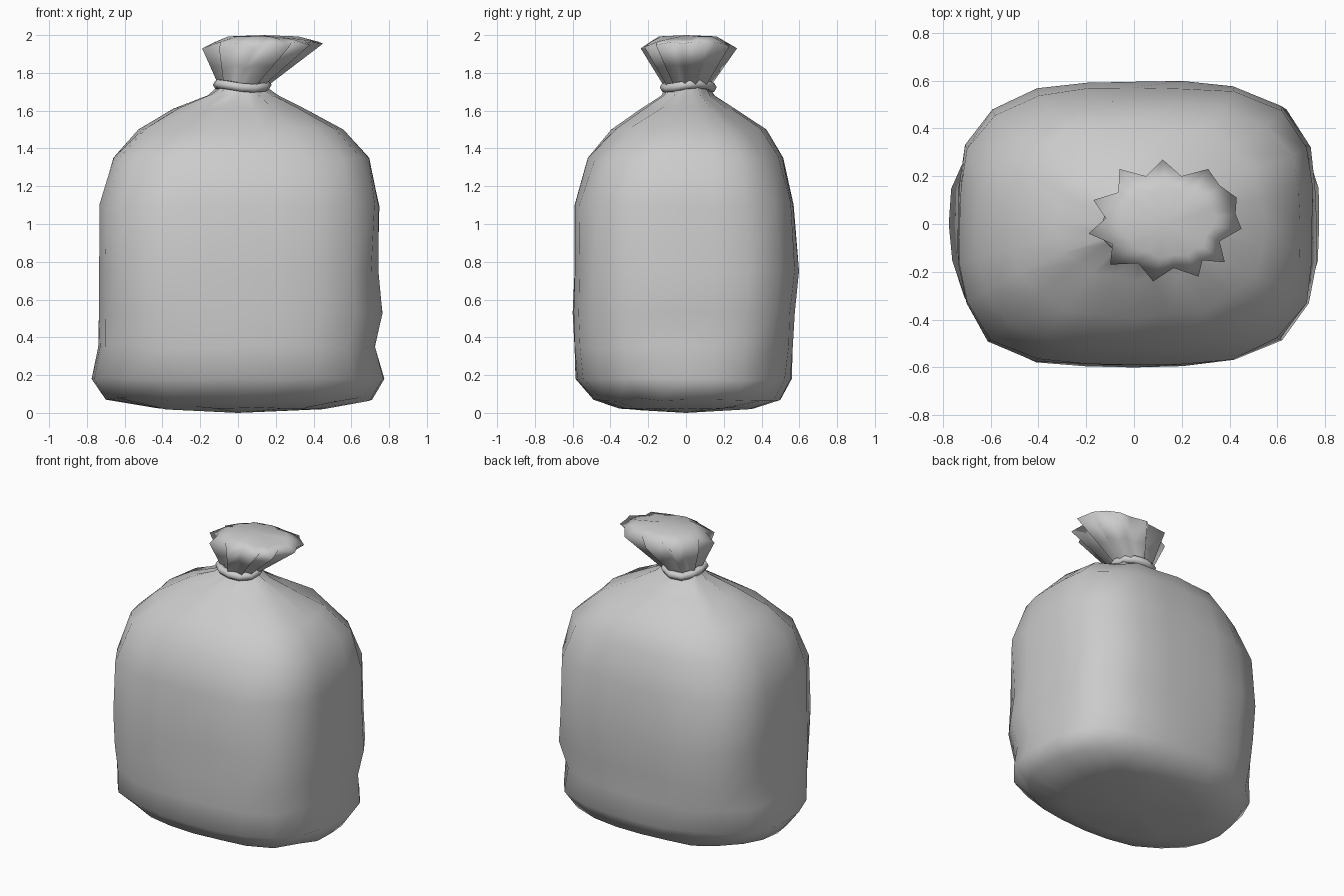
import bpy, bmesh, math, random

if "Cube" in bpy.data.objects:
    bpy.data.objects.remove(bpy.data.objects["Cube"])

random.seed(4)
TAU = 2 * math.pi


def finish(name, bm):
    bmesh.ops.recalc_face_normals(bm, faces=bm.faces)
    me = bpy.data.meshes.new(name)
    bm.to_mesh(me)
    bm.free()
    me.polygons.foreach_set("use_smooth", [True] * len(me.polygons))
    ob = bpy.data.objects.new(name, me)
    bpy.context.collection.objects.link(ob)
    return ob


def loft(bm, rings, first=None, last=None):
    loops = [[bm.verts.new(p) for p in r] for r in rings]
    n = len(loops[0])
    for a, b in zip(loops, loops[1:]):
        for i in range(n):
            j = (i + 1) % n
            bm.faces.new((a[i], a[j], b[j], b[i]))
    for pole, loop in ((first, loops[0]), (last, loops[-1])):
        if pole:
            c = bm.verts.new(pole)
            for i in range(n):
                bm.faces.new((c, loop[i], loop[(i + 1) % n]))


# Sack body: z, left, right, front, back, squareness, pleat depth
SECTIONS = [
    (0.025, -.43, .46, -.36, .36, 2.2, 0),
    (0.07, -.70, .71, -.49, .50, 2.4, 0),
    (0.18, -.775, .775, -.585, .56, 2.6, 0),
    (0.35, -.74, .725, -.59, .565, 3.0, 0),
    (0.53, -.735, .765, -.60, .575, 3.3, 0),
    (0.75, -.735, .74, -.59, .595, 3.6, 0),
    (1.10, -.73, .745, -.59, .57, 3.4, 0),
    (1.35, -.66, .695, -.52, .515, 2.9, 0),
    (1.50, -.52, .55, -.39, .42, 2.5, .015),
    (1.61, -.33, .34, -.23, .25, 2.2, .04),
    (1.68, -.15, .20, -.12, .14, 2.0, .08),
    (1.73, -.095, .13, -.10, .11, 2.0, .10),
]
N = 24
rings = []
for z, l, r, f, b, e, pleat in SECTIONS:
    ring = []
    for i in range(N):
        t = TAU * i / N
        c, s = math.cos(t), math.sin(t)
        # back right corner is fuller, back left corner is rounder
        q = e + ((.3 if c > 0 else -.3) if s > 0 else 0) * (z < 1.5)
        k = (abs(c) ** q + abs(s) ** q) ** (-1 / q)
        k *= 1 + pleat * (1 if i % 2 == 0 else -1)
        diagonal = abs(math.sin(2 * t))
        k *= 1 + random.uniform(-.015, .015) * diagonal
        x = c * k * (r if c > 0 else -l)
        y = s * k * (b if s > 0 else -f)
        ring.append((x, y, z + random.uniform(-.012, .012) * diagonal))
    rings.append(ring)
bm = bmesh.new()
loft(bm, rings, first=(0, 0, 0.0))
finish("sack_body", bm)

# Gathered top: pleated flare with star-shaped rim and closed crown
TIPS = [(.45, -.02), (.43, .11), (.31, .23), (.12, .27), (-.06, .23), (-.17, .10),
        (-.19, -.04), (-.10, -.17), (.08, -.24), (.27, -.22), (.38, -.16)]
M = len(TIPS)
CX, CY = .13, 0
rim = []
for i in range(M):
    a, b = TIPS[i], TIPS[(i + 1) % M]
    mx, my = (a[0] + b[0]) / 2, (a[1] + b[1]) / 2
    k = .95 if i < 2 else .8
    rim.append((a[0], a[1], 1.93 + .025 * max(0, (a[0] - .2) / .25)))
    rim.append((CX + (mx - CX) * k, CY + (my - CY) * k, 1.965))
neck, mid, crown = [], [], []
for i, (x, y, z) in enumerate(rim):
    t = math.atan2(y - CY, x - CX)
    k = .115 if i % 2 == 0 else .085
    n = (.02 + k * math.cos(t), .005 + k * math.sin(t), 1.715)
    neck.append(n)
    k = .5 if i % 2 == 0 else .42
    mid.append(tuple(p + (q - p) * h for p, q, h in zip(n, (x, y, z), (k, k, .5))))
    k = .6 if i % 2 == 0 else .7
    crown.append((CX + .01 + (x - CX) * k, y * k, 1.993 - .015 * (x > .25 and y < .1)))
bm = bmesh.new()
loft(bm, [neck, mid, rim, crown], last=(.13, 0, 2.0))
finish("gathered_top", bm)

# Tie wrapped round the neck
rings = []
S, P = 12, 6
for i in range(S + 1):
    t = TAU * (i % S) / S
    R = .125 + .008 * math.cos(3 * t + 1)
    zc = 1.73 + .012 * math.sin(2 * t + .6)
    ring = []
    for j in range(P):
        u = TAU * j / P
        rad = R + .026 * math.cos(u)
        ring.append((.018 + rad * math.cos(t) * 1.03, .005 + rad * math.sin(t), zc + .026 * math.sin(u)))
    rings.append(ring)
bm = bmesh.new()
loft(bm, rings)
bmesh.ops.remove_doubles(bm, verts=bm.verts, dist=1e-5)
finish("neck_tie", bm)
